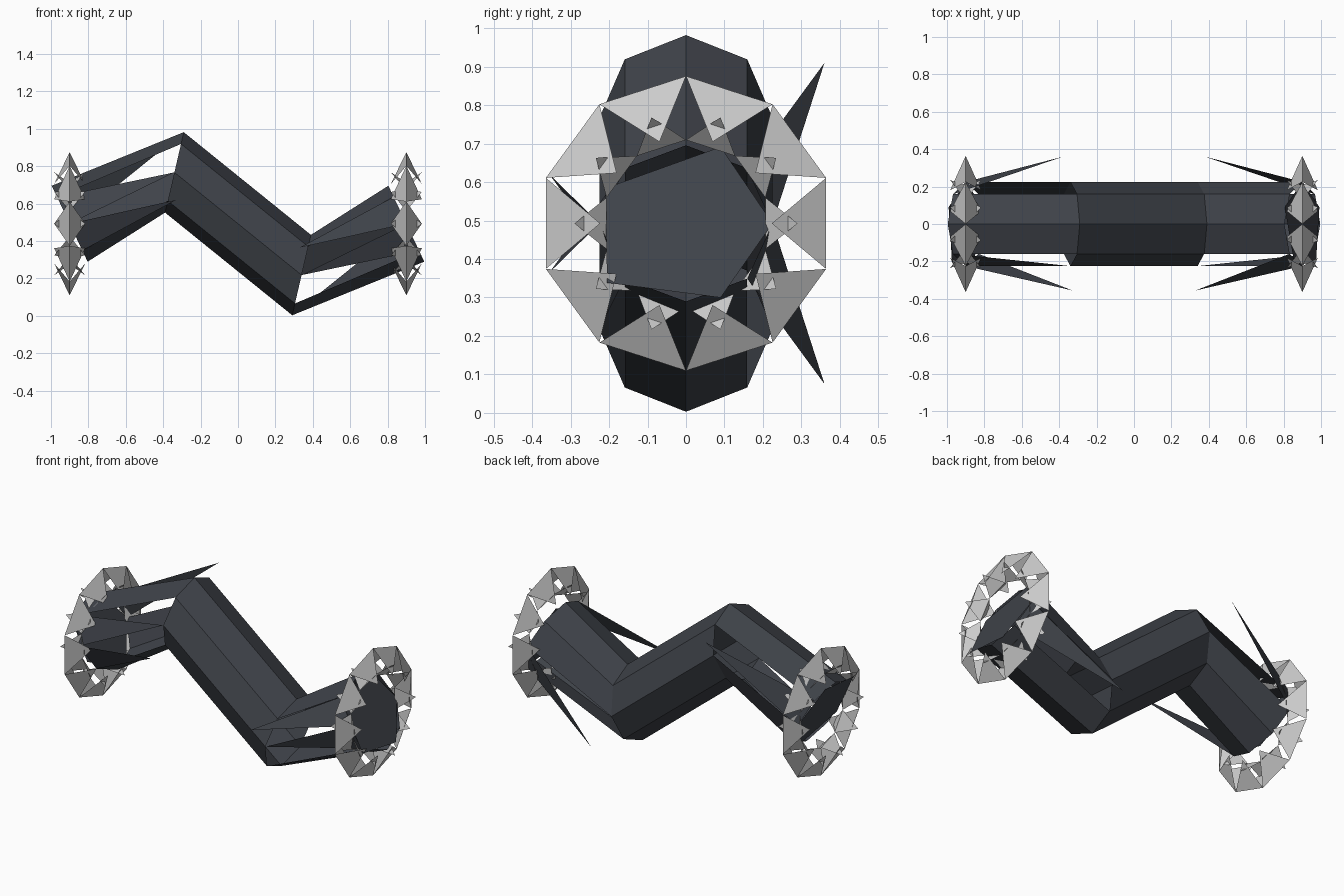
import bpy
from math import sin, cos, pi, radians
from mathutils import Vector

if "Cube" in bpy.data.objects:
    bpy.data.objects.remove(bpy.data.objects["Cube"])

dark = bpy.data.materials.new("dark_paint")
dark.diffuse_color = (0.05, 0.056, 0.068, 1)
dark.use_nodes = True
dark.node_tree.nodes["Principled BSDF"].inputs["Base Color"].default_value = dark.diffuse_color
CZ = 0.4925
R = 0.225


def make(name, faces, mat=None):
    # separate flat panels, each with its own corners
    verts, idx = [], []
    for f in faces:
        idx.append(list(range(len(verts), len(verts) + len(f))))
        verts += [tuple(v) for v in f]
    me = bpy.data.meshes.new(name)
    me.from_pydata(verts, [], idx)
    ob = bpy.data.objects.new(name, me)
    bpy.context.collection.objects.link(ob)
    if mat:
        me.materials.append(mat)
    return ob


def section(c, up):
    return [Vector(c) + Vector((0, R * cos(k * pi / 4), 0)) + Vector(up) * sin(k * pi / 4)
            for k in range(8)]


def spin(faces):
    # half turn about the y axis through the centre
    return [[(-v[0], v[1], 2 * CZ - v[2]) for v in f] for f in faces]


# Middle diagonal tube
upper = section((-0.34, 0, 0.767), (0.05, 0, 0.215))
lower = section((0.34, 0, 0.218), (0.05, 0, 0.215))
make("middle_tube", [[upper[k], upper[(k + 1) % 8], lower[(k + 1) % 8], lower[k]]
                     for k in range(8)], dark)

# End tube with tapered side panels and splayed spikes
end_up = Vector((-0.096, 0, 0.203))
end = section((-0.9, 0, CZ), end_up)
panels = [[end[k], end[(k + 1) % 8], upper[(k + 1) % 8], upper[k]] for k in (1, 2, 5, 6, 7)]
panels.append([end[0], end[1], Vector((-0.38, 0.36, 0.91))])
panels.append([end[3], end[4], upper[4]])
panels.append([end[4], end[5], Vector((-0.33, -0.355, 0.62))])
# five-sided end cap
cap = [(0.225, 0), (0.09, -0.98), (-0.21, -0.45), (-0.205, 0.76), (0.09, 0.95)]
panels.append([Vector((-0.9, y, CZ)) + end_up * t for y, t in cap])
make("left_tube", panels, dark)
make("right_tube", spin(panels), dark)


# Faceted rings made of triangles
def polar(x, r, step):
    a = step * pi / 5
    return Vector((x, r * sin(a), CZ + r * cos(a)))


def ring(name, cx):
    tris = []
    for k in range(10):
        for s in (-1, 1):
            x = cx + s * 0.083
            tris.append([polar(cx, 0.383, k), polar(cx, 0.383, k + 1), polar(x, 0.223, k + 0.5)])
            tris.append([polar(cx, 0.217, k), polar(cx, 0.217, k + 1), polar(x, 0.29, k + 0.5)])
    make(name, tris)


ring("left_ring", -0.9)
ring("right_ring", 0.9)
